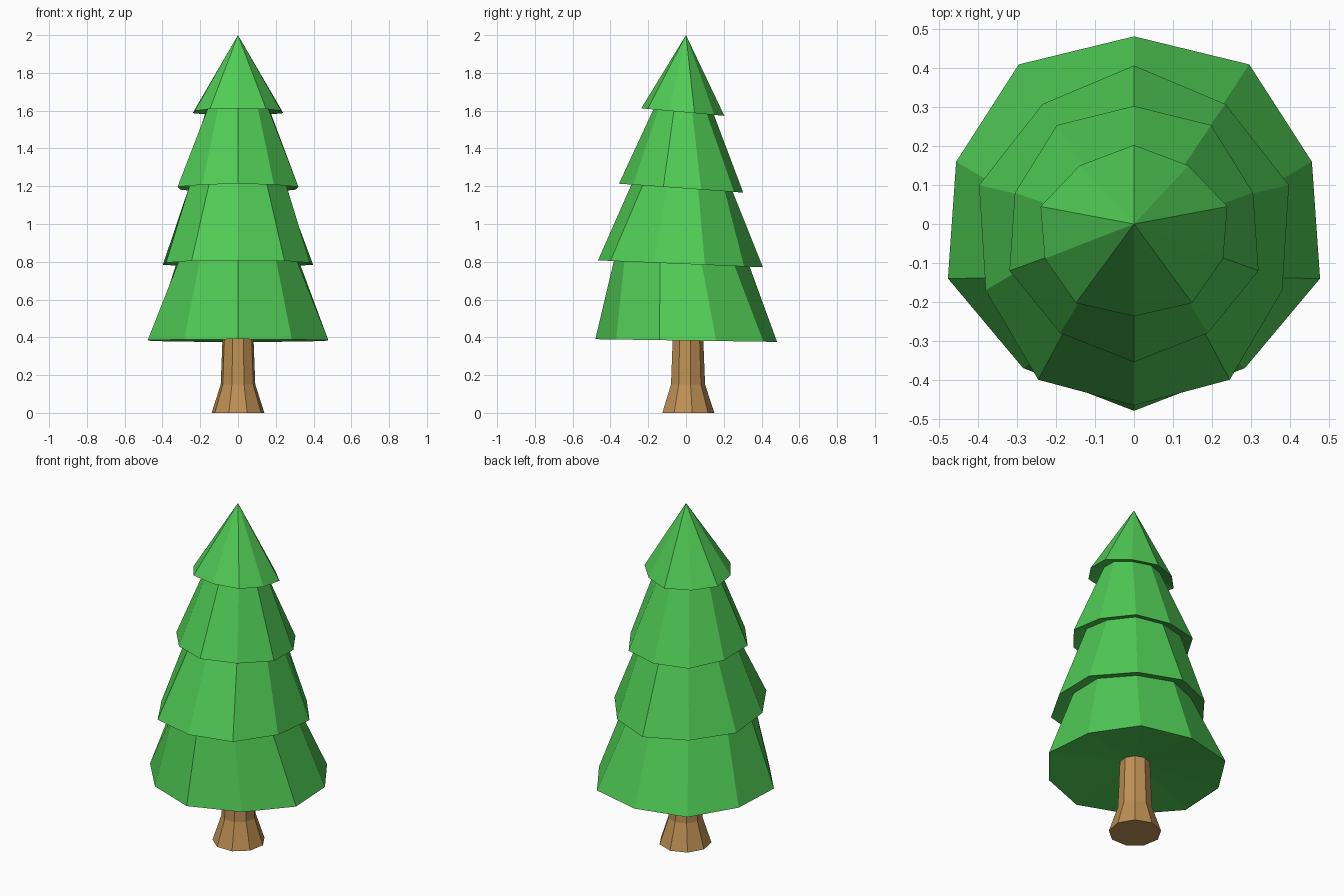
import bpy, bmesh, math

if "Cube" in bpy.data.objects:
    bpy.data.objects.remove(bpy.data.objects["Cube"])


def material(name, color):
    m = bpy.data.materials.new(name)
    m.diffuse_color = (*color, 1)
    m.use_nodes = True
    m.node_tree.nodes["Principled BSDF"].inputs["Base Color"].default_value = m.diffuse_color
    return m


def finish(bm, name, mat):
    bmesh.ops.recalc_face_normals(bm, faces=bm.faces)
    mesh = bpy.data.meshes.new(name)
    bm.to_mesh(mesh)
    bm.free()
    mesh.materials.append(mat)
    obj = bpy.data.objects.new(name, mesh)
    bpy.context.collection.objects.link(obj)
    return obj


def bridge(bm, a, b):
    # Join two closed loops of equal length with quads
    for i in range(len(a)):
        j = (i + 1) % len(a)
        bm.faces.new((a[i], a[j], b[j], b[i]))


def fan(bm, loop, center):
    c = bm.verts.new(center)
    for i in range(len(loop)):
        bm.faces.new((loop[i], loop[(i + 1) % len(loop)], c))


green = material("needles", (0.08, 0.60, 0.09))
brown = material("bark", (0.52, 0.28, 0.09))

# Uneven ten-sided rims: half outline (back to front), mid height, tilt, inner scale
tiers = [
    ([(0, .203), (.14, .15), (.24, .045), (.229, -.089), (.149, -.203), (0, -.237)], 1.591, .09, .69),
    ([(0, .303), (.198, .254), (.306, .08), (.32, -.12), (.19, -.28), (0, -.355)], 1.188, .072, .79),
    ([(0, .407), (.235, .308), (.398, .1), (.381, -.17), (.246, -.4), (0, -.466)], .788, .042, .81),
    ([(0, .482), (.296, .41), (.457, .16), (.478, -.14), (.285, -.37), (0, -.48)], .383, .015, None),
]

# Foliage: one skin stepping out and in down the tiers
bm = bmesh.new()
prev = None
for half, z, tilt, inner in tiers:
    outline = half + [(-x, y) for x, y in half[-2:0:-1]]
    rim = [bm.verts.new((x, y, z - tilt * y)) for x, y in outline]
    if prev:
        bridge(bm, prev, rim)
    else:
        fan(bm, rim, (0, 0, 2))
    if inner:
        prev = [bm.verts.new((x * inner, y * inner, z - tilt * y * inner + .02))
                for x, y in outline]
        bridge(bm, rim, prev)
    else:
        fan(bm, rim, (0, 0, z + .06))
finish(bm, "foliage", green)

# Trunk: nine-sided with a flared foot
bm = bmesh.new()
prev = None
for r, z in [(.142, 0), (.093, .15), (.082, .43)]:
    ring = []
    for i in range(9):
        a = math.pi / 2 + math.tau * i / 9
        ring.append(bm.verts.new((r * math.cos(a), .008 + r * math.sin(a), z)))
    if prev:
        bridge(bm, prev, ring)
    else:
        bm.faces.new(ring)
    prev = ring
bm.faces.new(prev)
finish(bm, "trunk", brown)
